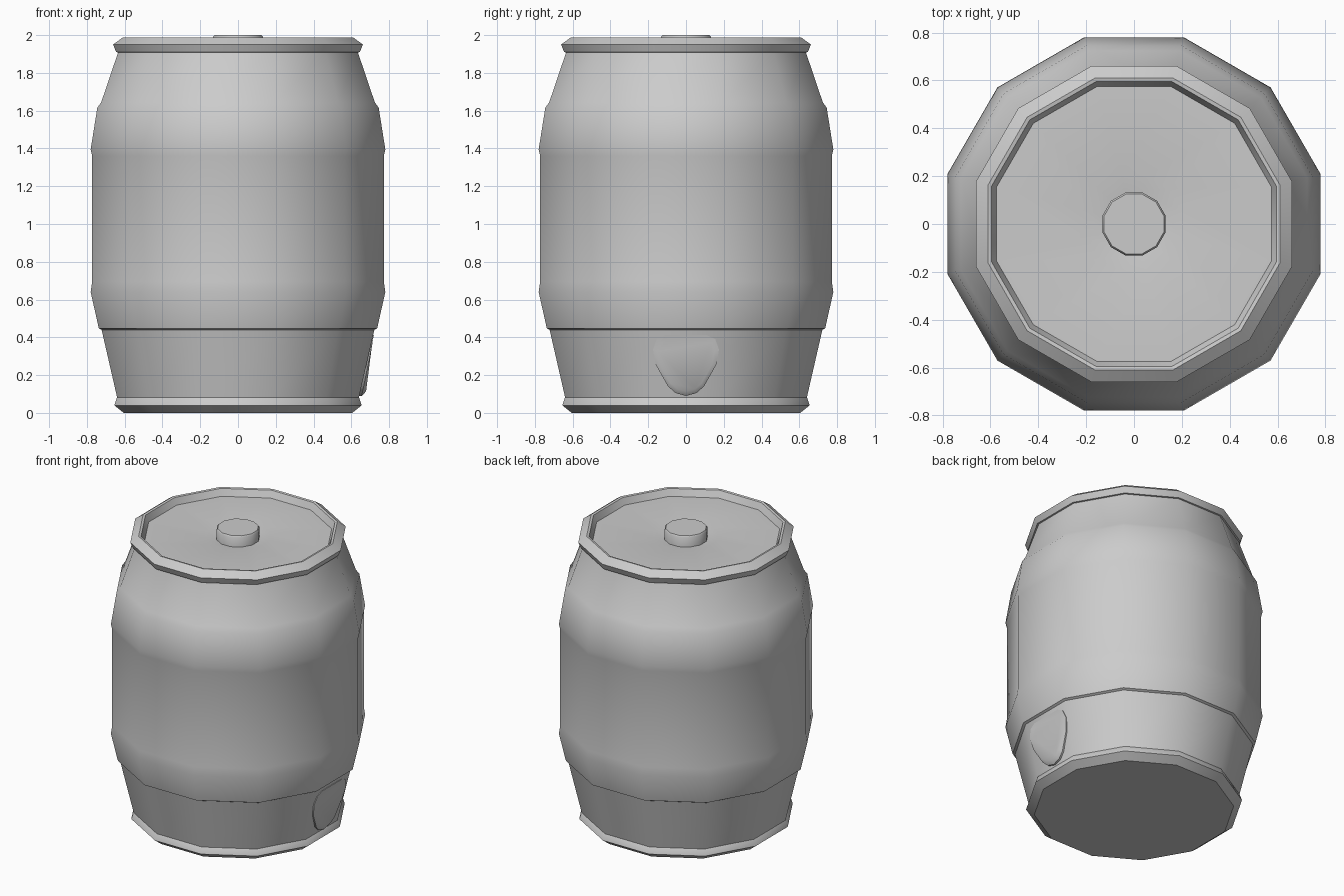
import bpy, bmesh, math

if "Cube" in bpy.data.objects:
    bpy.data.objects.remove(bpy.data.objects["Cube"])

SIDES = 12


def finish(name, bm):
    bmesh.ops.remove_doubles(bm, verts=bm.verts, dist=1e-5)
    bmesh.ops.recalc_face_normals(bm, faces=bm.faces)
    mesh = bpy.data.meshes.new(name)
    bm.to_mesh(mesh)
    bm.free()
    ob = bpy.data.objects.new(name, mesh)
    bpy.context.collection.objects.link(ob)
    bpy.ops.object.select_all(action='DESELECT')
    ob.select_set(True)
    bpy.context.view_layer.objects.active = ob
    bpy.ops.object.shade_smooth_by_angle(angle=math.radians(38))
    return ob


def bridge(bm, rings):
    for a, b in zip(rings, rings[1:]):
        n = len(a)
        for i in range(n):
            j = (i + 1) % n
            bm.faces.new((a[i], a[j], b[j], b[i]))


def lathe(name, profile):
    """Turn (half width across flats, z) points into a capped 12-sided solid."""
    bm = bmesh.new()
    rings = []
    for flat, z in profile:
        r = flat / math.cos(math.pi / SIDES)
        angles = [(i + 0.5) * 2 * math.pi / SIDES for i in range(SIDES)]
        rings.append([bm.verts.new((r * math.cos(a), r * math.sin(a), z)) for a in angles])
    bridge(bm, rings)
    bm.faces.new(rings[0])
    bm.faces.new(rings[-1])
    return finish(name, bm)


# barrel: bottom rim, staves, two hoops, top rim, recessed lid with dished centre
lathe("barrel", [
    (0.605, 0.0), (0.655, 0.04), (0.642, 0.08), (0.64, 0.082),
    (0.722, 0.44), (0.737, 0.448), (0.78, 0.64), (0.772, 0.695),
    (0.772, 1.36), (0.78, 1.395), (0.745, 1.615), (0.724, 1.645),
    (0.635, 1.908), (0.645, 1.91), (0.661, 1.95), (0.61, 1.988), (0.595, 1.985),
    (0.575, 1.94), (0.20, 1.94), (0.135, 1.925)])

# bung in the lid
lathe("lid_bung", [(0.132, 1.90), (0.132, 1.99), (0.125, 2.0)])

# tap plate on the right side, following the sloping wall
half = [(0.0, 0.09), (0.055, 0.105), (0.095, 0.14), (0.16, 0.255),
        (0.175, 0.335), (0.155, 0.39), (0.11, 0.412)]
outline = half + [(-y, z) for y, z in reversed(half[1:])]
bm = bmesh.new()
rings = []
for scale, base, slope in ((1.0, 0.60, 0.2), (1.0, 0.655, 0.2), (0.86, 0.678, 0.11)):
    rings.append([bm.verts.new((base + slope * (z - 0.09), y * scale, 0.26 + (z - 0.26) * scale))
                  for y, z in outline])
bridge(bm, rings)
bm.faces.new(rings[0])
bm.faces.new(rings[-1])
finish("tap_plate", bm)
